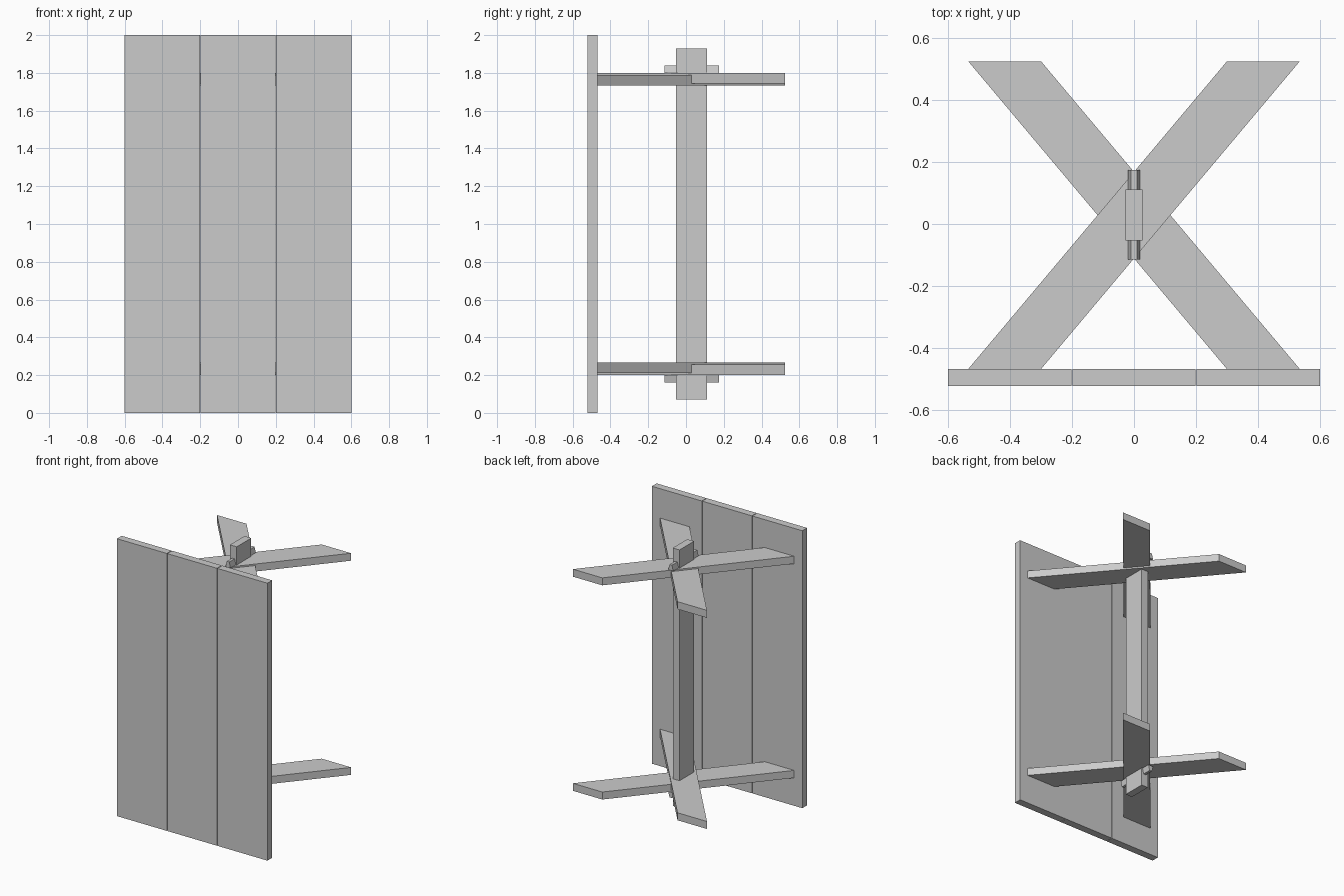
import bpy, bmesh

if "Cube" in bpy.data.objects:
    bpy.data.objects.remove(bpy.data.objects["Cube"])


def prism(name, profile, offset):
    """Extrude a closed planar profile (3D points) along an offset vector."""
    bm = bmesh.new()
    face = bm.faces.new([bm.verts.new(p) for p in profile])
    ext = bmesh.ops.extrude_face_region(bm, geom=[face])
    verts = [g for g in ext["geom"] if isinstance(g, bmesh.types.BMVert)]
    bmesh.ops.translate(bm, vec=offset, verts=verts)
    bmesh.ops.recalc_face_normals(bm, faces=bm.faces[:])
    mesh = bpy.data.meshes.new(name)
    bm.to_mesh(mesh)
    bm.free()
    obj = bpy.data.objects.new(name, mesh)
    bpy.context.collection.objects.link(obj)
    return obj


def box(name, x0, x1, y0, y1, z0, z1):
    return prism(name, [(x0, y0, z0), (x1, y0, z0), (x1, y1, z0), (x0, y1, z0)],
                 (0, 0, z1 - z0))


# three upright boards with narrow seams
GAP = 0.002
for i in range(3):
    x0 = -0.6 + 0.4 * i
    box("front_board", x0 + (GAP if i > 0 else 0), x0 + 0.4 - (GAP if i < 2 else 0),
        -0.522, -0.468, 0, 2)

# central post
box("centre_post", -0.027, 0.027, -0.053, 0.112, 0.07, 1.93)

# crossed bars and locking pegs, mirrored about mid height
for level, flip in (("upper", 1), ("lower", -1)):
    def z(h):
        return 1 + flip * h

    for name, side, h0, h1 in (("outer_cross_bar", 1, 0.745, 0.799),
                               ("inner_cross_bar", -1, 0.734, 0.788)):
        plan = [(-0.535, -0.468), (-0.3, -0.468), (0.535, 0.525), (0.3, 0.525)]
        prism(f"{level}_{name}", [(side * x, y, z(h0)) for x, y in plan],
              (0, 0, flip * (h1 - h0)))

    # tapered peg passing through the post
    section = [(-0.02, 0.799), (0.02, 0.799), (0.01, 0.839), (-0.01, 0.839)]
    prism(f"{level}_peg", [(x, -0.114, z(h)) for x, h in section], (0, 0.288, 0))
